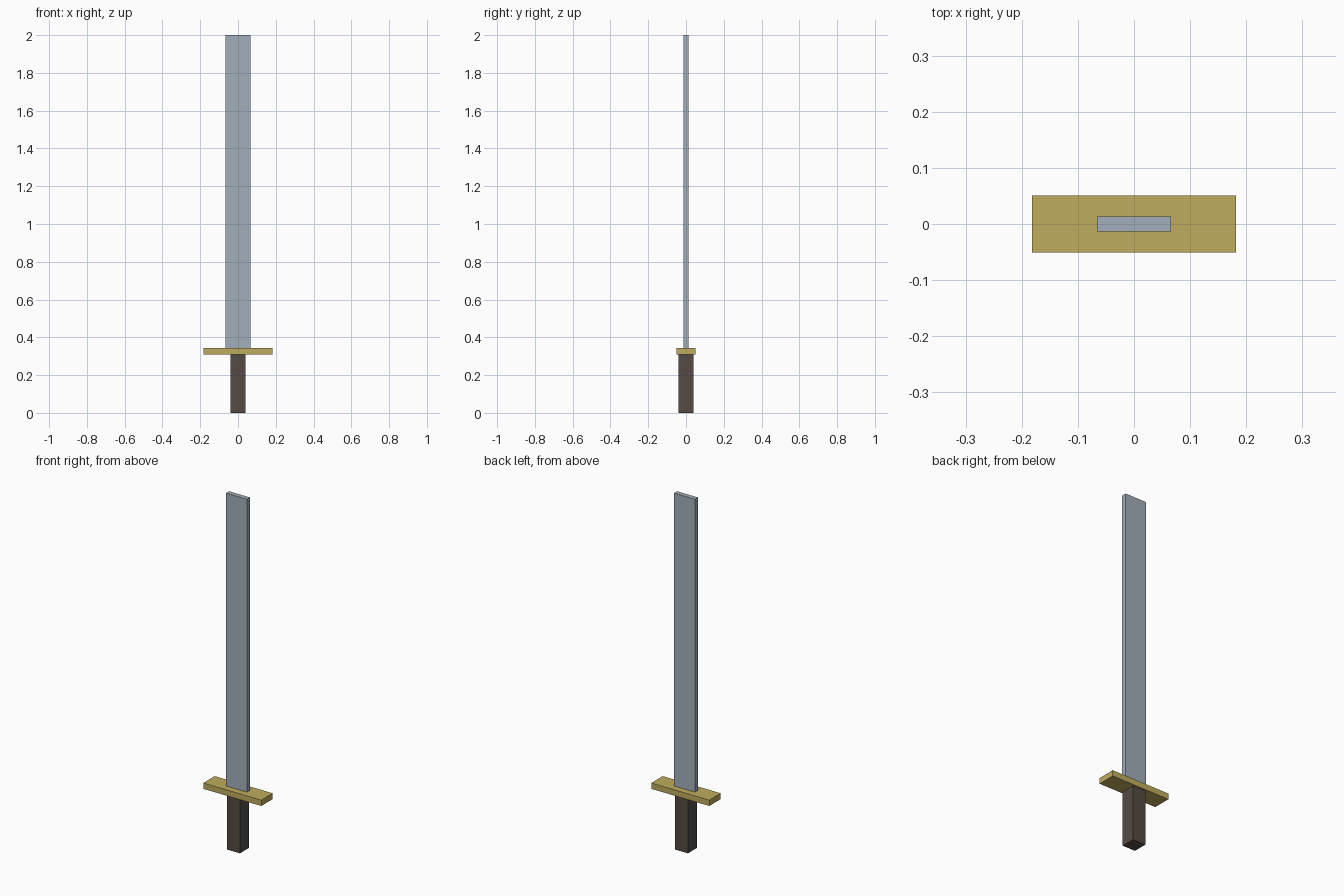
import bpy

default = bpy.data.objects.get("Cube")
if default:
    bpy.data.objects.remove(default, do_unlink=True)


def make_material(name, rgb):
    mat = bpy.data.materials.new(name)
    mat.use_nodes = True
    color = (*rgb, 1.0)
    mat.diffuse_color = color
    mat.node_tree.nodes["Principled BSDF"].inputs["Base Color"].default_value = color
    return mat


def make_box(name, width, depth, bottom, top, mat):
    """Box centred on the z axis, spanning bottom to top."""
    bpy.ops.mesh.primitive_cube_add(size=1, location=(0, 0, (bottom + top) / 2))
    obj = bpy.context.object
    obj.name = obj.data.name = name
    obj.scale = (width, depth, top - bottom)
    bpy.ops.object.transform_apply(location=False, rotation=False, scale=True)
    obj.data.materials.append(mat)
    return obj


steel = make_material("blue grey steel", (0.36, 0.43, 0.50))
brass = make_material("dull brass", (0.52, 0.41, 0.11))
leather = make_material("dark brown leather", (0.09, 0.07, 0.058))

GUARD_BOTTOM, GUARD_TOP = 0.31, 0.343

# Square grip, wide cross guard, flat blunt blade
make_box("grip", 0.08, 0.08, 0, GUARD_BOTTOM, leather)
make_box("cross_guard", 0.363, 0.102, GUARD_BOTTOM, GUARD_TOP, brass)
make_box("blade", 0.131, 0.027, GUARD_TOP, 2, steel)
